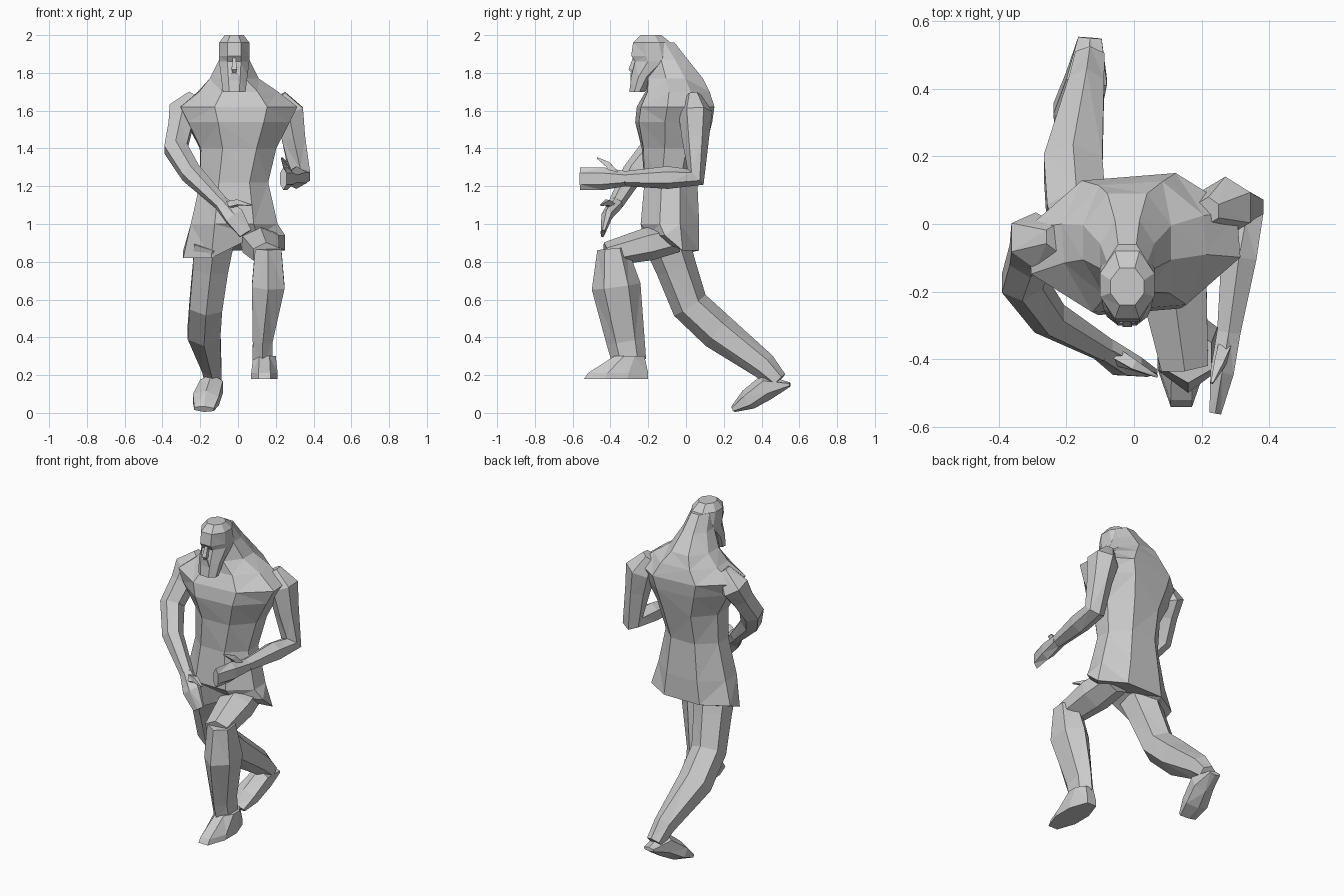
import bpy
import bmesh
from math import cos, sin, pi
from mathutils import Vector, Matrix

old = bpy.data.objects.get("Cube")
if old:
    bpy.data.objects.remove(old, do_unlink=True)

# One plain clay material
clay = bpy.data.materials.new("clay_grey")
clay.use_nodes = True
clay.diffuse_color = (.6, .6, .6, 1)
shader = clay.node_tree.nodes["Principled BSDF"]
shader.inputs["Base Color"].default_value = clay.diffuse_color


def skin(name, rings):
    """Join a list of equal point rings into a closed faceted solid."""
    bm = bmesh.new()
    loops = [[bm.verts.new(point) for point in ring] for ring in rings]
    for lower, upper in zip(loops, loops[1:]):
        for i in range(len(lower)):
            bm.faces.new((lower[i - 1], lower[i], upper[i], upper[i - 1]))
    bm.faces.new(loops[0][::-1])
    bm.faces.new(loops[-1])
    bmesh.ops.triangulate(bm, faces=bm.faces[:])
    bmesh.ops.recalc_face_normals(bm, faces=bm.faces[:])
    mesh = bpy.data.meshes.new(name)
    bm.to_mesh(mesh)
    bm.free()
    mesh.materials.append(clay)
    bpy.context.collection.objects.link(bpy.data.objects.new(name, mesh))


def level(z, half, front, back, x=-.02, twist=0):
    """A level eight-sided outline between a front and a back depth."""
    centre = Vector((x, (front + back) / 2, z))
    depth = (back - front) / 2
    turn = Matrix.Rotation(twist, 3, "Z")
    corners = [(.45, -1), (1, -.35), (1, .35), (.45, 1)]
    corners += [(-side, along) for side, along in reversed(corners)]
    return [centre + turn @ Vector((side * half, along * depth, 0))
            for side, along in corners]


def joint(x, y, z, thick, flat=1):
    """A point on a limb; flat scales its depth against its width."""
    return Vector((x, y, z)), thick, flat


def muscle(start, end, swell=1.1):
    """A swollen ring a little way down from one joint to the next."""
    thick = max(start[1], end[1]) * swell
    return start[0].lerp(end[0], .4), thick, start[2]


def limb(name, *joints, sides=6):
    """Sweep a polygon through a chain of joints."""
    points = [spot for spot, thick, flat in joints]
    last = len(points) - 1
    rings = []
    for i, (spot, thick, flat) in enumerate(joints):
        into = points[max(i, 1)] - points[max(i, 1) - 1]
        onward = points[min(i + 1, last)] - points[min(i, last - 1)]
        along = (into.normalized() + onward.normalized()).normalized()
        across = Vector((1, 0, 0))
        across = (across - along * across.dot(along)).normalized()
        deep = along.cross(across) * flat
        angles = [2 * pi * (k + .5) / sides for k in range(sides)]
        rings.append([spot + thick * (across * cos(a) + deep * sin(a))
                      for a in angles])
    skin(name, rings)


def hand(side, wrist, palm, tips, thumb_tip):
    """Flat mitten of fingers with a separate pointed thumb."""
    limb(side + "_hand", wrist, palm, tips)
    root = wrist[0].lerp(palm[0], .3)
    middle = root.lerp(thumb_tip, .5) + Vector((0, 0, .02))
    limb(side + "_thumb", (root, .03, 1), (middle, .02, 1),
         (thumb_tip, .005, 1), sides=4)


# Torso with tunic skirt, shoulders and neck
hem = level(z=.86, half=.27, front=-.2, back=.07)
for point in hem:
    if point.y < -.1:
        point.z += .08 if point.x > 0 else -.04
skin("torso", [
    hem,
    level(z=1, half=.23, front=-.24, back=.07),
    level(z=1.22, half=.18, front=-.22, back=.06),
    level(z=1.4, half=.2, front=-.23, back=.1, x=0, twist=.05),
    level(z=1.54, half=.27, front=-.26, back=.13, x=0, twist=.08),
    level(z=1.62, half=.31, front=-.25, back=.14, x=0, twist=.08),
    level(z=1.7, half=.21, front=-.21, back=.12, x=0, twist=.06),
    level(z=1.77, half=.13, front=-.2, back=.09),
    level(z=1.87, half=.08, front=-.2, back=.01),
    level(z=1.96, half=.06, front=-.22, back=-.06),
])

# Head with heavy brow and bearded jaw
skin("head", [
    level(z=1.7, half=.06, front=-.3, back=-.22),
    level(z=1.78, half=.07, front=-.29, back=-.17),
    level(z=1.86, half=.08, front=-.27, back=-.06),
    level(z=1.89, half=.08, front=-.29, back=-.05),
    level(z=1.96, half=.08, front=-.28, back=-.08),
    level(z=2, half=.05, front=-.24, back=-.13),
])
limb("nose",
     joint(x=-.02, y=-.27, z=1.89, thick=.01),
     joint(x=-.02, y=-.29, z=1.82, thick=.02),
     joint(x=-.02, y=-.28, z=1.8, thick=.01), sides=4)
limb("moustache",
     joint(x=-.02, y=-.28, z=1.8, thick=.02),
     joint(x=-.02, y=-.28, z=1.76, thick=.04, flat=.5), sides=4)

# Left arm, bent with the forearm pointing forward
root = joint(x=.22, y=.04, z=1.68, thick=.04)
shoulder = joint(x=.27, y=.05, z=1.59, thick=.09)
elbow = joint(x=.33, y=.05, z=1.25, thick=.06)
wrist = joint(x=.28, y=-.32, z=1.24, thick=.04)
limb("left_arm", root, shoulder, muscle(shoulder, elbow, swell=.8),
     elbow, muscle(elbow, wrist, swell=1), wrist)
hand("left", wrist,
     palm=joint(x=.26, y=-.44, z=1.24, thick=.04, flat=1.5),
     tips=joint(x=.24, y=-.56, z=1.24, thick=.02, flat=3),
     thumb_tip=Vector((.23, -.47, 1.35)))

# Right arm, reaching down across the body
root = joint(x=-.23, y=-.04, z=1.68, thick=.04)
shoulder = joint(x=-.29, y=-.05, z=1.59, thick=.09)
elbow = joint(x=-.33, y=-.17, z=1.4, thick=.07)
forearm = joint(x=-.25, y=-.28, z=1.27, thick=.06)
wrist = joint(x=-.09, y=-.37, z=1.11, thick=.04)
limb("right_arm", root, shoulder, muscle(shoulder, elbow, swell=.8),
     elbow, forearm, wrist)
hand("right", wrist,
     palm=joint(x=-.02, y=-.42, z=1.04, thick=.06, flat=.5),
     tips=joint(x=.04, y=-.44, z=.95, thick=.04, flat=.3),
     thumb_tip=Vector((.07, -.45, 1.1)))

# Left leg, stepping forward with a bent knee
hip = joint(x=.1, y=-.05, z=.93, thick=.1, flat=.8)
knee = joint(x=.15, y=-.42, z=.84, thick=.08, flat=.8)
limb("left_thigh", hip, muscle(hip, knee), knee)
knee = joint(x=.16, y=-.39, z=.87, thick=.08)
calf = joint(x=.16, y=-.37, z=.67, thick=.1, flat=1.3)
shin = joint(x=.13, y=-.32, z=.38, thick=.06, flat=1.7)
ankle = joint(x=.13, y=-.3, z=.27, thick=.06, flat=1.5)
limb("left_shin", knee, calf, shin, ankle)
skin("left_foot", [
    level(z=.18, half=.07, front=-.54, back=-.2, x=.14),
    level(z=.21, half=.07, front=-.52, back=-.2, x=.14),
    level(z=.3, half=.06, front=-.38, back=-.22, x=.14),
])

# Right leg, trailing behind
hip = joint(x=-.13, y=-.1, z=.9, thick=.12)
knee = joint(x=-.17, y=.02, z=.57, thick=.1)
calf = joint(x=-.18, y=.17, z=.43, thick=.1)
ankle = joint(x=-.14, y=.41, z=.25, thick=.06, flat=1.2)
heel = joint(x=-.13, y=.49, z=.17, thick=.05)
limb("right_leg", hip, muscle(hip, knee, swell=.9), knee, calf, ankle, heel)
limb("right_foot",
     joint(x=-.13, y=.55, z=.15, thick=.04, flat=.3),
     joint(x=-.14, y=.43, z=.14, thick=.07),
     joint(x=-.17, y=.33, z=.07, thick=.08, flat=.7),
     joint(x=-.18, y=.25, z=.02, thick=.06, flat=.3))
